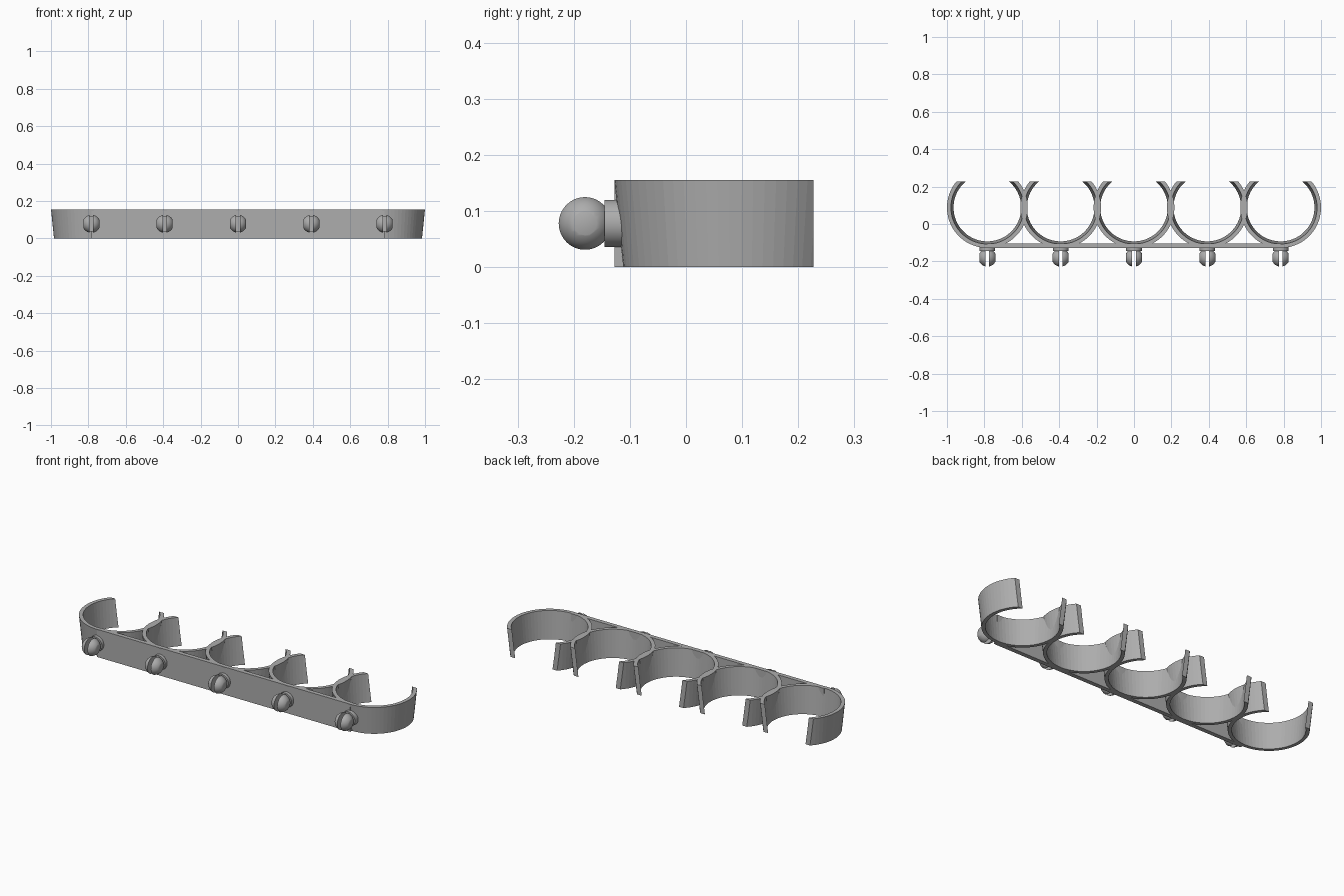
import bpy, bmesh, math
from mathutils import Vector

if "Cube" in bpy.data.objects:
    bpy.data.objects.remove(bpy.data.objects["Cube"])

PITCH, HEIGHT, RING_Y, BACK_Y = 0.392, 0.155, 0.088, 0.227
BALL_Y, KNOB_Z, BALL_R = -0.18, 0.078, 0.048

grey = bpy.data.materials.new("plain grey")
grey.use_nodes = True
colour = (0.42, 0.42, 0.42, 1)
grey.diffuse_color = colour
grey.node_tree.nodes["Principled BSDF"].inputs["Base Color"].default_value = colour


def add_object(name, bm, location, smooth=False):
    bmesh.ops.recalc_face_normals(bm, faces=bm.faces)
    mesh = bpy.data.meshes.new(name)
    bm.to_mesh(mesh)
    bm.free()
    mesh.materials.append(grey)
    obj = bpy.data.objects.new(name, mesh)
    obj.location = location
    bpy.context.collection.objects.link(obj)
    if smooth:
        bpy.ops.object.select_all(action="DESELECT")
        obj.select_set(True)
        bpy.context.view_layer.objects.active = obj
        bpy.ops.object.shade_smooth_by_angle(angle=math.radians(30))
    return obj


def slice_off(bm, point, normal):
    """Cut away everything on the normal's side and close the cut."""
    geom = bm.verts[:] + bm.edges[:] + bm.faces[:]
    bmesh.ops.bisect_plane(bm, geom=geom, plane_co=point, plane_no=normal, clear_outer=True)
    bmesh.ops.holes_fill(bm, edges=[e for e in bm.edges if e.is_boundary])


def clip_ring(name, x):
    # Flared wall section swept around the ring, then opened at the back
    section = [(0.200, 0), (0.216, HEIGHT), (0.195, HEIGHT), (0.181, 0)]
    bm = bmesh.new()
    steps = 64
    loops = []
    for i in range(steps):
        a = math.tau * (i + 0.5) / steps
        loops.append([bm.verts.new((r * math.cos(a), r * math.sin(a), z)) for r, z in section])
    for i in range(steps):
        here, there = loops[i], loops[(i + 1) % steps]
        for j in range(4):
            k = (j + 1) % 4
            bm.faces.new((here[j], there[j], there[k], here[k]))
    slice_off(bm, Vector((0, BACK_Y - RING_Y, 0)), Vector((0, 1, 0)))
    add_object(name, bm, (x, RING_Y, 0))


def knob(name, x):
    # Round neck against the front plate
    bm = bmesh.new()
    bmesh.ops.create_cone(bm, cap_ends=True, segments=32, radius1=0.042, radius2=0.042, depth=0.035)
    neck = add_object(name + "_neck", bm, (x, -0.1275, KNOB_Z), smooth=True)
    neck.rotation_euler.x = math.pi / 2

    # Split ball with flattened sides
    bm = bmesh.new()
    bmesh.ops.create_uvsphere(bm, u_segments=32, v_segments=20, radius=BALL_R)
    slice_off(bm, Vector((0.01, 0, 0)), Vector((-1, 0, 0)))
    slice_off(bm, Vector((0.043, 0, 0)), Vector((1, 0, 0)))
    ball = add_object(name + "_split_ball", bm, (x, BALL_Y, KNOB_Z), smooth=True)
    ball.modifiers.new("Mirror", "MIRROR")


# Front plate joining the rings
bm = bmesh.new()
bmesh.ops.create_cube(bm, size=1)
bmesh.ops.scale(bm, vec=(4 * PITCH, 0.024, HEIGHT), verts=bm.verts)
add_object("front_plate", bm, (0, -0.115, HEIGHT / 2))

for i in range(5):
    x = (i - 2) * PITCH
    clip_ring(f"clip_ring_{i + 1}", x)
    knob(f"knob_{i + 1}", x)
